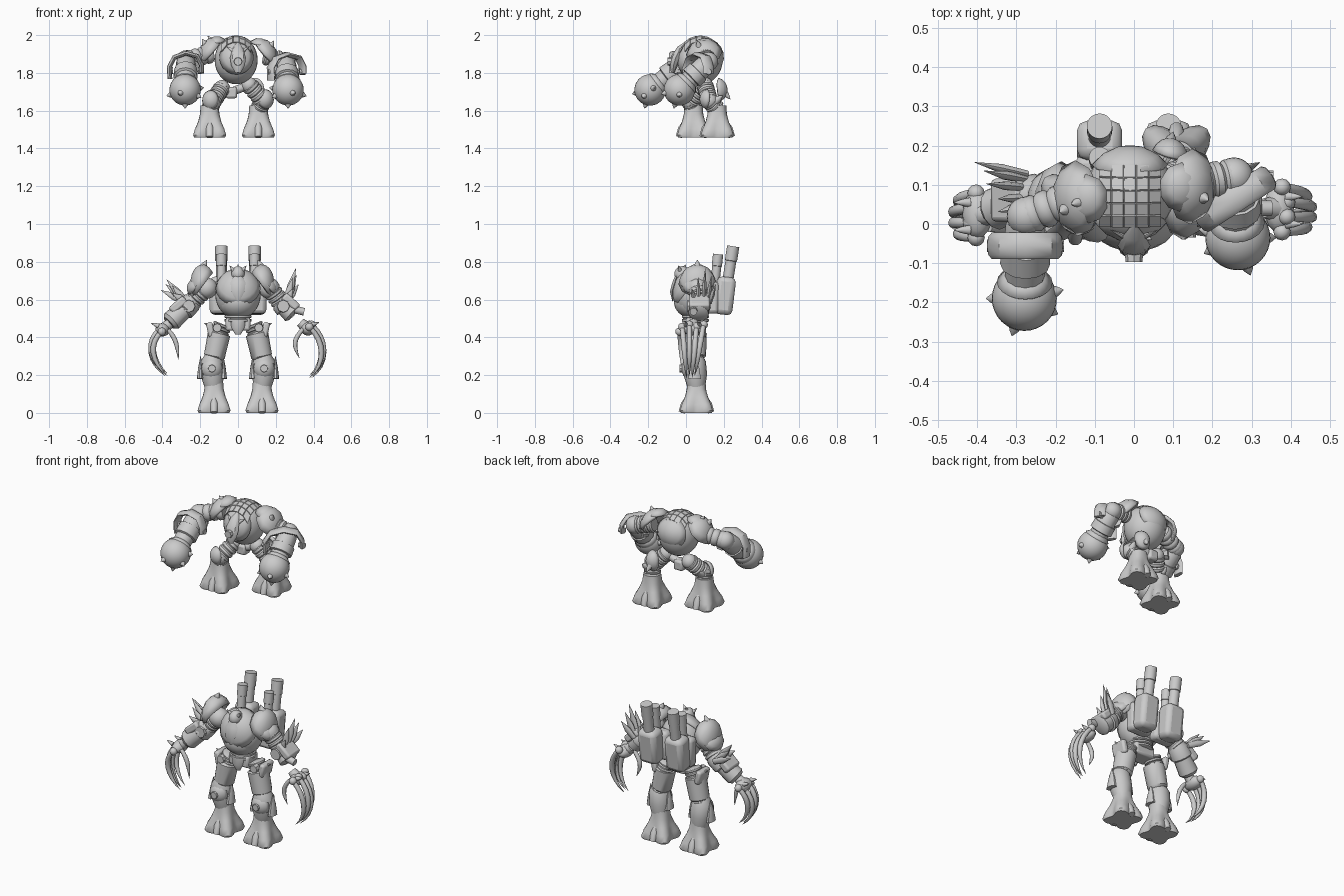
import bpy, bmesh, math
from mathutils import Vector as V, Matrix

if "Cube" in bpy.data.objects:
    bpy.data.objects.remove(bpy.data.objects["Cube"])


def finish(name, bm, angle=40):
    bmesh.ops.recalc_face_normals(bm, faces=bm.faces)
    me = bpy.data.meshes.new(name)
    bm.to_mesh(me)
    bm.free()
    for p in me.polygons:
        p.use_smooth = True
    me.set_sharp_from_angle(angle=math.radians(angle))
    ob = bpy.data.objects.new(name, me)
    bpy.context.collection.objects.link(ob)
    return ob


def sweep(name, pts, radii, n=16, flat=1.0, ref=(0, 1, 0), lobes=None):
    """Round section along a path; 'flat' scales the section along 'ref'."""
    bm, rings = bmesh.new(), []
    pts = [V(p) for p in pts]
    for i, p in enumerate(pts):
        t = (pts[min(i + 1, len(pts) - 1)] - pts[max(i - 1, 0)]).normalized()
        r = V(ref)
        if abs(t.dot(r.normalized())) > 0.95:
            r = V((1, 0, 0))
        u = t.cross(r).normalized()
        w = t.cross(u)
        ring = []
        for k in range(n):
            a = 2 * math.pi * k / n
            q = radii[i] * (1 - (lobes[i] * math.cos(4 * a) if lobes else 0))
            ring.append(bm.verts.new(p + u * q * math.cos(a) + w * q * flat * math.sin(a)))
        rings.append(ring)
    for a, b in zip(rings, rings[1:]):
        for k in range(n):
            bm.faces.new((a[k], a[(k + 1) % n], b[(k + 1) % n], b[k]))
    bm.faces.new(rings[0])
    bm.faces.new(rings[-1])
    return finish(name, bm)


def claw(name, pts, r, flat=1.0):
    """Smoothly curved talon through a few points (Bezier), swelling then pointed."""
    p = [V(q) for q in pts]
    if len(p) == 3:
        p.insert(2, p[1].lerp(p[2], .3))
    out, rad = [], []
    for i in range(9):
        t, m = i / 8, 1 - i / 8
        out.append(p[0] * m**3 + p[1] * 3 * m * m * t + p[2] * 3 * m * t * t + p[3] * t**3)
        rad.append(r * max(.03, (.8 + .9 * t) * (1 - t**2)))
    return sweep(name, out, rad, 10, flat)


def ball(name, c, r, n=24):
    bm = bmesh.new()
    r = r if isinstance(r, tuple) else (r, r, r)
    bmesh.ops.create_uvsphere(bm, u_segments=n, v_segments=n // 2, radius=1,
                              matrix=Matrix.Translation(c) @ Matrix.Diagonal((*r, 1)))
    return finish(name, bm)


def box(name, c, size, rot=(0, 0, 0), bev=0.012):
    bm = bmesh.new()
    bmesh.ops.create_cube(bm, size=1, matrix=Matrix.Diagonal((*size, 1)))
    ob = finish(name, bm)
    ob.location, ob.rotation_euler = c, rot
    m = ob.modifiers.new("bevel", "BEVEL")
    m.width, m.segments = bev, 2
    return ob


def shell(name, c, r, axis, cut=0.1, thick=0.015, n=20, split=False):
    """Open armour cap facing 'axis'; split makes a grid of separate plates."""
    bm = bmesh.new()
    if split:
        bmesh.ops.create_grid(bm, x_segments=5, y_segments=5, size=.68)
        for v in bm.verts:
            v.co.z = math.sqrt(max(.02, 1 - v.co.x**2 - v.co.y**2))
    else:
        bmesh.ops.create_uvsphere(bm, u_segments=n, v_segments=max(n // 2, 8), radius=1)
        bmesh.ops.delete(bm, geom=[v for v in bm.verts if v.co.z < cut], context="VERTS")
    bmesh.ops.rotate(bm, verts=bm.verts, cent=(0, 0, 0),
                     matrix=V((0, 0, 1)).rotation_difference(V(axis)).to_matrix())
    bmesh.ops.transform(bm, verts=bm.verts, matrix=Matrix.Translation(c) @ Matrix.Diagonal((*r, 1)))
    if split:
        bmesh.ops.inset_individual(bm, faces=bm.faces[:], thickness=0.002, depth=0.004)
    ob = finish(name, bm)
    m = ob.modifiers.new("solid", "SOLIDIFY")
    m.thickness = thick
    return ob


def spike(name, p, q, r, mid=.65, **kw):
    p, q = V(p), V(q)
    return sweep(name, [p, p.lerp(q, 0.5), q], [r, r * mid, 0.001], 10, **kw)


def ringed(name, p, q, r, count):
    """Flexible joint: a tube with raised rings."""
    p, q = V(p), V(q)
    k = count * 4
    return sweep(name, [p.lerp(q, i / k) for i in range(k + 1)],
                 [r * (0.85 if i % 4 == 0 else 1) for i in range(k + 1)])


def bolt(name, c, r, d=(0, -1, 0)):
    c, d = V(c), V(d)
    sweep(name, [c - d * 0.02, c + d * 0.012, c + d * 0.012, c + d * 0.004], [r, r * 0.9, r * 0.55, r * 0.5], 8)


def foot(x, y, z, side):
    prof = [(0, .086, .2), (.012, .091, .22), (.045, .083, .18), (.085, .066, .1), (.125, .053, .03), (.17, .048, 0)]
    sweep(side + "_foot", [(x, y, z + h) for h, _, _ in prof], [r for _, r, _ in prof],
          32, lobes=[l for _, _, l in prof])
    for o in (-1, 1):  # middle toe and heel
        sweep(side + "_toe", [(x, y + o * .04, z + .095), (x, y + o * .062, z + .045), (x, y + o * .078, z + .002)],
              [.01, .022, .018], 10)


# ---------------- lower figure: clawed walker ----------------
for s, side in ((-1, "left"), (1, "right")):
    # legs
    foot(s * .127, .055, 0, side)
    sweep(side + "_shin", [(s * .13, .055, .14), (s * .135, .05, .2), (s * .138, .045, .27), (s * .13, .045, .3)],
          [.048, .062, .06, .045])
    shell(side + "_knee_guard", (s * .138, .035, .235), (.06, .06, .065), (0, -1, 0), .1)
    bolt(side + "_knee_bolt", (s * .138, -.022, .235), .022)
    for o in (-1, 1):
        spike(side + "_knee_fin", (s * .138 + o * .06, .045, .18), (s * .138 + o * .06, .05, .3), .02, flat=1.8)
    ringed(side + "_knee_joint", (s * .135, .05, .27), (s * .125, .05, .31), .05, 2)
    sweep(side + "_thigh", [(s * .128, .05, .29), (s * .125, .05, .3), (s * .1, .05, .42), (s * .095, .05, .43)],
          [.045, .056, .06, .045])
    ringed(side + "_hip_joint", (s * .1, .055, .42), (s * .08, .055, .47), .05, 3)
    box(side + "_hip_guard", (s * .145, .055, .44), (.035, .1, .08), (0, s * .2, 0))
    bolt(side + "_hip_bolt", (s * .11, .0, .45), .025)
    spike(side + "_hip_spike", (s * .14, .05, .46), (s * .18, .05, .475), .014)
    # backpack with two exhaust stacks
    box(side + "_pack", (s * .088, .205, .62), (.115, .1, .2), (-.12, 0, 0), .025)
    box(side + "_pack_mount", (s * .08, .14, .61), (.14, .07, .17), (0, 0, 0), .02)
    for nm, y0, y1, z1, r in (("tall", .215, .25, .882, .031), ("short", .15, .17, .84, .026)):
        a, b = V((s * .088, y0, .66)), V((s * .088, y1, z1))
        sweep(f"{side}_{nm}_stack", [a, a.lerp(b, .65), a.lerp(b, .66), b, b, b.lerp(a, .2)],
              [r * .93, r * .93, r * 1.05, r * 1.05, r * .75, r * .6], 20)
    # shoulders
    x = -.185 if s < 0 else .125
    shell(side + "_shoulder_pad", (x, .06, .68), (.07, .1, .108), (s * .6, 0, .8), 0, n=10)
    shell(side + "_shoulder_rim", (x + s * .01, .06, .655), (.078, .09, .07), (s * .7, 0, .6), .1, n=10)
    spike(side + "_shoulder_spike", (x, .06, .77), (x - s * .02, .06, .81), .02)
    ball(side + "_shoulder_joint", (s * .165, .06, .66), .056)

# torso
ball("torso", (0, .04, .625), (.12, .106, .128), 32)
shell("chest_plate", (0, .038, .635), (.126, .11, .13), (0, -.75, .65), .15)
shell("belly_plate", (0, .035, .59), (.105, .1, .09), (0, -.9, -.4), .3)
sweep("chest_emblem_shield", [(0, -.07, .59), (0, -.075, .64), (0, -.06, .69), (0, -.045, .74)],
      [.006, .034, .04, .015], 6, .35)
ball("lower_head", (0, -.02, .735), (.036, .042, .042))
for s in (-1, 1):
    spike("brow_horn", (s * .02, -.03, .75), (s * .045, -.04, .78), .012)
spike("head_crest", (0, -.02, .75), (0, .0, .785), .018)
box("pelvis", (0, .05, .47), (.13, .1, .07))
sweep("groin_guard", [(0, .0, .415), (0, -.005, .45), (0, .005, .5)], [.015, .034, .042], 8, .5)
ringed("waist", (0, .05, .48), (0, .05, .54), .072, 3)

# lower arms: side, elbow, forearm end, hand, finger path (x, z), thumb path (x, z)
arms = [("left", -1, (-.245, .075, .585), (-.365, .035, .475), (-.4, .025, .44),
         [(-.415, .43), (-.485, .37), (-.475, .27), (-.385, .195)], [(-.37, .44), (-.325, .39), (-.315, .28)]),
        ("right", 1, (.225, .075, .585), (.295, .065, .52), (.37, .04, .445),
         [(.39, .455), (.47, .38), (.48, .26), (.39, .185)], [(.345, .445), (.285, .38), (.325, .29)])]
for side, s, el, fe, hd, fing, thumb in arms:
    ringed(side + "_upper_arm", (s * .17, .06, .66), el, .05, 4)
    el, fe = V(el), V(fe)
    sweep(side + "_forearm", [el.lerp(fe, t) for t in (-.2, 0, .35, .4, .9, 1)], [.035, .055, .06, .05, .055, .04], 12)
    bolt(side + "_elbow_gear", (el.x + s * .015, el.y - .055, el.z - .02), .036)
    box(side + "_forearm_guard", el.lerp(fe, .35) + V((s * .03, 0, .025)), (.1, .11, .045), (0, s * .72, 0))
    # fan of leaf blades on the forearm
    for dy, dx, dz in ((-.04, .06, .06), (-.01, .06, .11), (.025, .085, .15), (.055, .09, .12), (.075, .11, .08)):
        b = el + V((s * .03, dy * .7, .0))
        k = (1.2, .8) if s < 0 else (.6, 1.2)
        spike(side + "_forearm_blade", b, b + V((s * dx * k[0], dy * .4, dz * k[1])), .016, 1.2, flat=.6)
    sweep(side + "_wrist", [V(hd) - V((s * .04, 0, -.035)), V(hd)], [.025, .034], 12)
    ball(side + "_palm", hd, (.038, .062, .036), 16)
    for i in range(4):
        y = hd[1] - .06 + i * .038
        pts = [(px + s * (-.012 if i in (0, 3) else 0), y - j * .008 * (i - 1), pz + .012 * (i % 2)) for j, (px, pz) in enumerate(fing)]
        ball(side + "_knuckle", pts[0], .022, 12)
        claw(side + "_claw", pts, .015)
    claw(side + "_thumb_claw", [(px, hd[1] - .035, pz) for px, pz in thumb], .013)
    for dy in (-.04, .03):
        spike(side + "_hand_spike", V(hd) + V((s * .02, dy, .02)), V(hd) + V((s * .06, dy, .035)), .013)
sweep("right_forearm_pipe", [(.29, .04, .55), (.35, .04, .535)], [.02, .02], 12)

# ---------------- upper figure: heavy-fisted brute ----------------
Z = 1.458
ball("brute_body", (-.01, .08, 1.868), (.114, .114, .128), 32)
shell("brute_dome_plates", (-.01, .075, 1.882), (.114, .116, .113), (0, -.05, 1), .3, .006, 16, True)
shell("brute_front_armour", (-.008, .07, 1.865), (.113, .116, .115), (0, -1, .25), .45)
shell("brute_back_armour", (-.01, .085, 1.885), (.12, .116, .105), (0, 1, .2), .4)
sweep("brute_mask", [(0, -.07, 1.80), (0, -.066, 1.84), (0, -.055, 1.88), (0, -.03, 1.93), (0, .0, 1.965)],
      [.015, .036, .042, .028, .004], 8, .6)
bolt("brute_mouth", (0, -.085, 1.86), .024)
for s in (-1, 1):
    spike("mask_arm", (0, -.045, 1.9), (s * .06, -.015, 1.94), .016, flat=.6)
box("brute_pelvis", (-.035, .1, 1.695), (.06, .06, .06))

# side, sign, shoulder, elbow, fist, band slope, foot, knee, hip
brute = [("left", -1, (-.14, .07, 1.93), (-.275, .02, 1.87), (-.28, -.19, 1.71), .0, (-.15, .04), (-.135, .025, 1.645), (-.085, .09, 1.72)),
         ("right", 1, (.14, .1, 1.92), (.255, .12, 1.86), (.265, -.035, 1.71), .65, (.108, .165), (.135, .125, 1.65), (.06, .1, 1.735))]
for side, s, sh, el, fi, slope, ft, kn, hp in brute:
    nm = "brute_" + side
    sh, el, fi, kn, hp = map(V, (sh, el, fi, kn, hp))
    # shoulder armour
    shell(nm + "_shoulder_pad", sh + V((-s * .015, 0, -.045)), (.086, .105, .105), (s * .65, -.1, .75), .05, .018, 10)
    shell(nm + "_shoulder_collar", sh + V((-s * .03, 0, -.035)), (.082, .09, .1), (s * .2, -.1, 1), .4, .012, 10)
    spike(nm + "_shoulder_stud", sh + V((s * .03, -.03, .015)), sh + V((s * .05, -.04, .05)), .02)
    # arm
    ringed(nm + "_upper_arm", sh - V((0, 0, .03)), el, .048, 4)
    ball(nm + "_elbow", el, .05)
    bolt(nm + "_elbow_gear", el + V((-s * .045, -.03, -.04)), .035, (-s * .6, -.8, 0))
    sweep(nm + "_forearm", [el.lerp(fi, t) for t in (0, .1, .35, .36, .58, .6, .8)],
          [.04, .052, .055, .062, .064, .052, .05], 12)
    # curved guard band standing off the forearm
    mid = el.lerp(fi, .36)
    arch = [(-.084, -.045), (-.086, .02), (-.06, .07), (0, .092), (.06, .076), (.083, .03), (.084, -.01)]
    sweep(nm + "_guard_band", [(mid.x + a, mid.y + a * slope, mid.z + h) for a, h in arch],
          [.013] * 7, 8, 2.6, (-slope, 1, 0))
    for a in (-.086, .086):
        bolt(nm + "_band_bolt", (mid.x + a, mid.y + a * slope, mid.z), .018, (1 if a > 0 else -1, 0, 0))
    # fist with cap and spikes
    ball(nm + "_fist", fi, .083, 32)
    shell(nm + "_fist_cap", fi, (.088, .088, .088), (el - fi).normalized(), .35, .012)
    for d in ((s * .3, -.9, -.2), (-s * .85, -.4, -.4), (s * .9, 0, -.3), (0, -.3, -1), (-s * .9, .2, .1)):
        d = V(d).normalized()
        spike(nm + "_fist_spike", fi + d * .075, fi + d * .103, .018)
    # leg
    foot(ft[0], ft[1], Z, nm)
    top = V((ft[0], ft[1], Z + .15))
    ringed(nm + "_shin", top, kn, .046, 3)
    ball(nm + "_knee", kn, .045)
    shell(nm + "_knee_guard", kn + V((s * .005, -.005, .01)), (.05, .048, .055), (s * .4, -.9, .1), .1, .01)
    ringed(nm + "_thigh", kn, hp, .046, 4)
    ball(nm + "_hip", hp, .042)
    sweep(nm + "_hip_link", [hp, (-.035, .1, 1.7)], [.022, .022], 10)
    spike(nm + "_calf_spike", kn + V((s * .01, .03, 0)), kn + V((s * .02, .07, .03)), .025)
shell("brute_rear_guard", (.09, .16, 1.71), (.05, .06, .065), (.2, 1, .1), .05)
spike("brute_rear_spike", (.09, .2, 1.7), (.1, .235, 1.66), .02)
spike("brute_left_shoulder_horn", (-.13, .06, 1.96), (-.16, .05, 1.995), .022)
